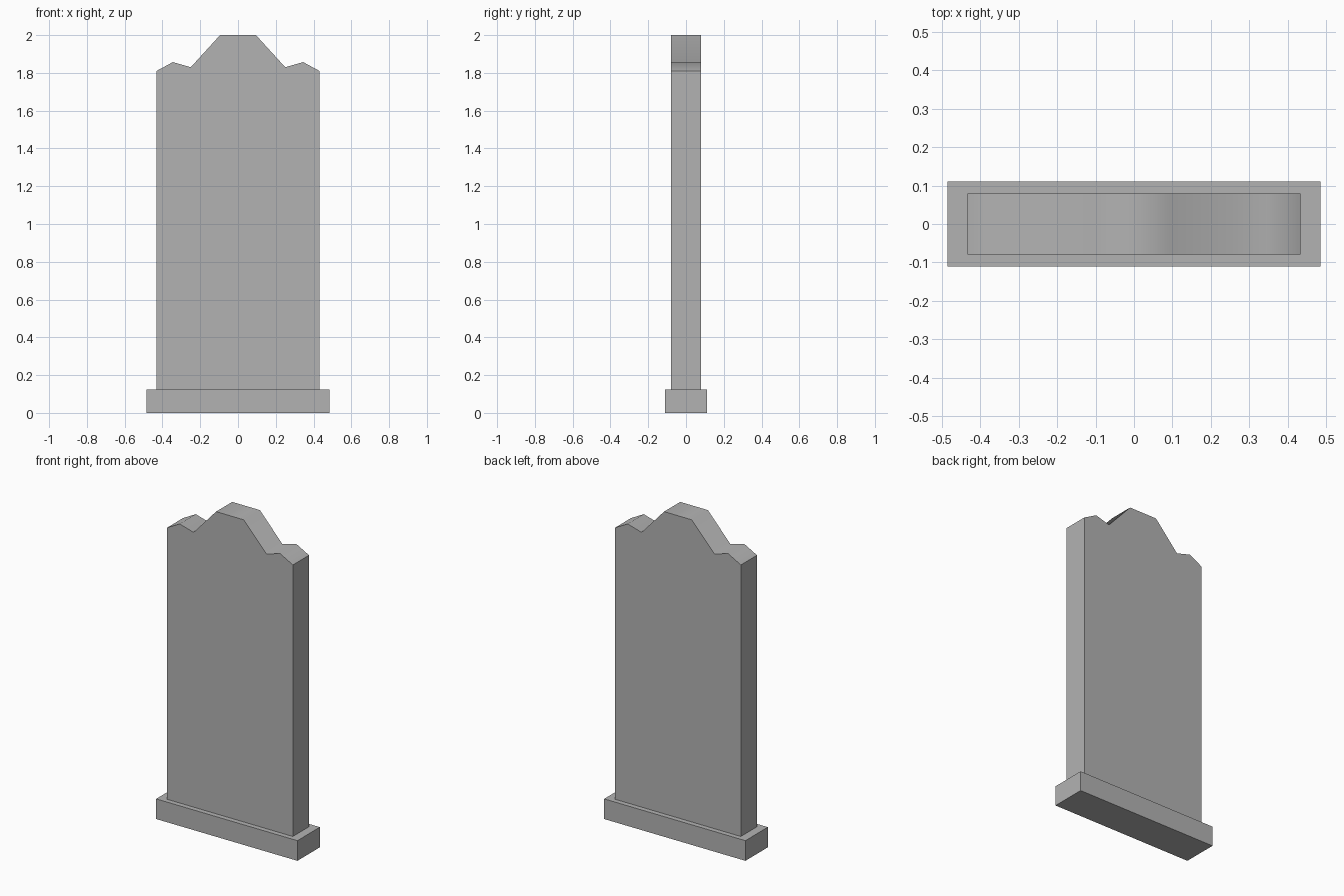
import bpy
import bmesh

cube = bpy.data.objects.get("Cube")
if cube:
    bpy.data.objects.remove(cube, do_unlink=True)

# Single stone colour
stone = bpy.data.materials.new("grey_stone")
stone.use_nodes = True
grey = (0.45, 0.45, 0.45, 1.0)
stone.diffuse_color = grey
stone.node_tree.nodes["Principled BSDF"].inputs["Base Color"].default_value = grey


def extruded_profile(name, right_half, depth):
    """Mirror a half outline (x, z) and extrude it along y; crest faces are smooth."""
    outline = right_half + [(-x, z) for x, z in reversed(right_half)]
    bm = bmesh.new()
    front = bm.faces.new([bm.verts.new((x, -depth / 2, z)) for x, z in outline])
    back = bmesh.ops.extrude_face_region(bm, geom=[front], use_keep_orig=True)
    moved = [v for v in back["geom"] if isinstance(v, bmesh.types.BMVert)]
    bmesh.ops.translate(bm, verts=moved, vec=(0, depth, 0))
    bmesh.ops.recalc_face_normals(bm, faces=bm.faces)
    # Soft shading runs along the upward faces only
    for face in bm.faces:
        face.smooth = face.normal.z > 0.1
    for edge in bm.edges:
        edge.smooth = all(face.smooth for face in edge.link_faces)
    mesh = bpy.data.meshes.new(name)
    bm.to_mesh(mesh)
    bm.free()
    mesh.materials.append(stone)
    obj = bpy.data.objects.new(name, mesh)
    bpy.context.collection.objects.link(obj)
    return obj


# Plinth
extruded_profile("plinth", [(0.485, 0.0), (0.485, 0.125)], 0.22)

# Upright slab with a shouldered crest
extruded_profile("slab", [(0.432, 0.125), (0.432, 1.81), (0.345, 1.857),
                          (0.25, 1.83), (0.095, 2.0)], 0.158)
